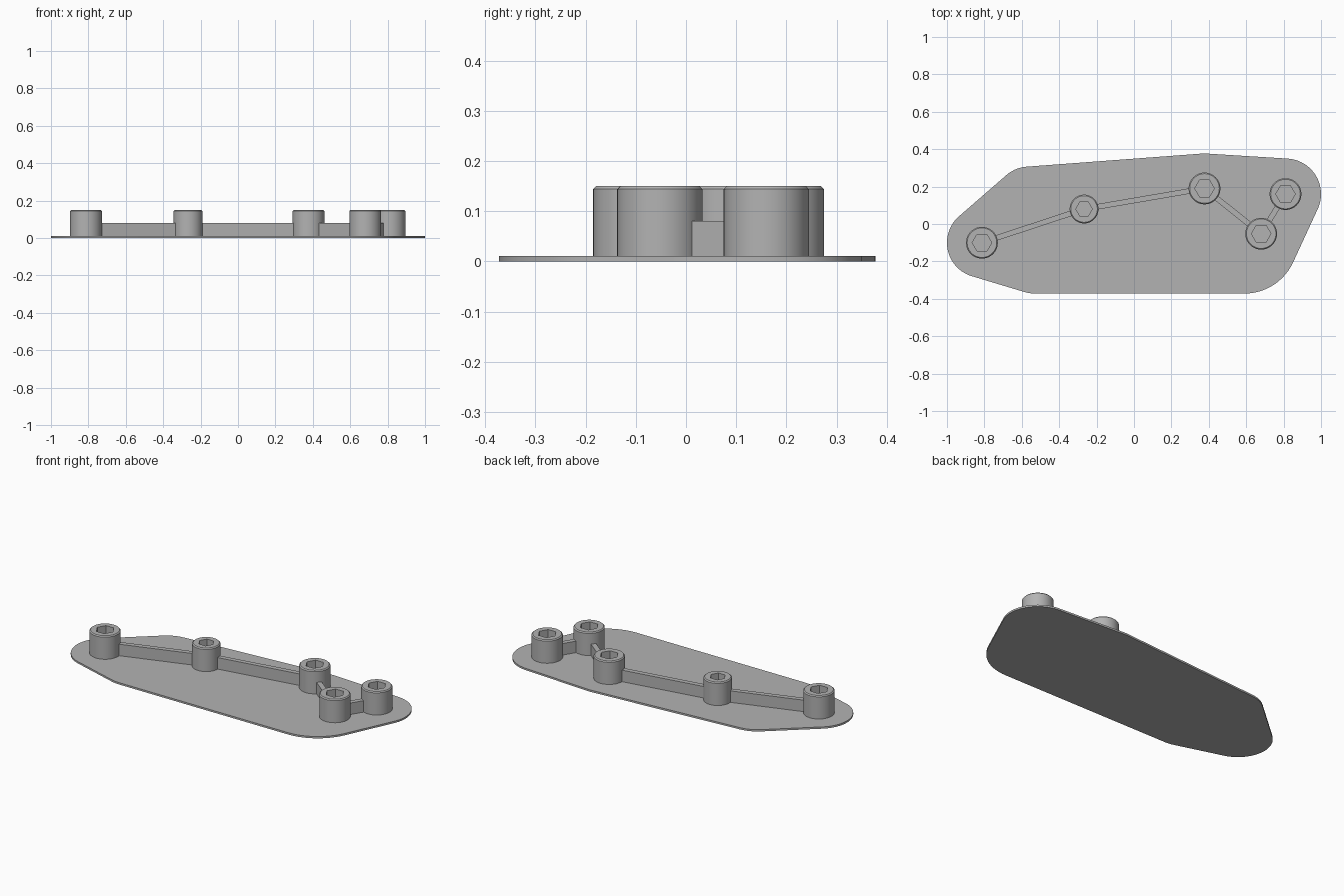
import bpy, bmesh, math
from mathutils import Vector
from mathutils.geometry import convex_hull_2d

if "Cube" in bpy.data.objects:
    bpy.data.objects.remove(bpy.data.objects["Cube"])

PLATE_TOP, RIB_TOP, POST_TOP = 0.011, 0.08, 0.15
SEG = 48

grey = bpy.data.materials.new("plain grey")
grey.diffuse_color = (0.45, 0.45, 0.45, 1)
grey.use_nodes = True
grey.node_tree.nodes["Principled BSDF"].inputs["Base Color"].default_value = grey.diffuse_color

# post centre x, y, outer radius, hex socket radius
POSTS = [(-0.813, -0.10, 0.085, 0.052), (-0.267, 0.08, 0.077, 0.044),
         (0.377, 0.19, 0.085, 0.052), (0.68, -0.052, 0.085, 0.052),
         (0.81, 0.16, 0.085, 0.052)]


def finish(name, bm):
    bmesh.ops.recalc_face_normals(bm, faces=bm.faces)
    mesh = bpy.data.meshes.new(name)
    bm.to_mesh(mesh)
    bm.free()
    mesh.materials.append(grey)
    ob = bpy.data.objects.new(name, mesh)
    bpy.context.collection.objects.link(ob)
    bpy.ops.object.select_all(action='DESELECT')
    ob.select_set(True)
    bpy.context.view_layer.objects.active = ob
    bpy.ops.object.shade_smooth_by_angle(angle=math.radians(25))
    return ob


def prism(name, outline, z0, z1):
    bm = bmesh.new()
    low = [bm.verts.new((x, y, z0)) for x, y in outline]
    high = [bm.verts.new((x, y, z1)) for x, y in outline]
    bm.faces.new(low[::-1])
    bm.faces.new(high)
    n = len(low)
    for i in range(n):
        j = (i + 1) % n
        bm.faces.new((low[i], low[j], high[j], high[i]))
    return finish(name, bm)


# Base plate: outline wrapped around corner discs (x, y, radius)
discs = [(-0.813, -0.10, 0.187), (-0.56, 0.12, 0.187), (0.377, 0.19, 0.187),
         (0.81, 0.16, 0.19), (0.59, -0.085, 0.287), (-0.53, -0.185, 0.187)]
pts = []
for cx, cy, r in discs:
    for k in range(72):
        a = math.tau * k / 72
        pts.append(Vector((cx + r * math.cos(a), cy + r * math.sin(a))))
prism("base_plate", [pts[i] for i in convex_hull_2d(pts)], 0, PLATE_TOP)


# Posts: chamfered cylinders with a hexagonal blind socket
def post(name, cx, cy, r, hex_r):
    def ring(radius, z, hexagonal=False):
        out = []
        for k in range(SEG):
            a = math.tau * k / SEG
            d = radius
            if hexagonal:
                d *= math.cos(math.pi / 6) / math.cos(a % (math.pi / 3) - math.pi / 6)
            out.append(bm.verts.new((cx + d * math.cos(a), cy + d * math.sin(a), z)))
        return out

    bm = bmesh.new()
    rings = [ring(r, PLATE_TOP), ring(r, POST_TOP - 0.006), ring(r - 0.006, POST_TOP),
             ring(hex_r, POST_TOP, True), ring(hex_r, 0.07, True)]
    for a, b in zip(rings, rings[1:]):
        for i in range(SEG):
            j = (i + 1) % SEG
            bm.faces.new((a[i], a[j], b[j], b[i]))
    bm.faces.new(rings[0][::-1])
    bm.faces.new(rings[-1])
    finish(name, bm)


for n, p in enumerate(POSTS, 1):
    post(f"socket_post_{n}", *p)

# Ribs joining consecutive posts, ending inside the post walls
for n, (p, q) in enumerate(zip(POSTS, POSTS[1:]), 1):
    a, b = Vector(p[:2]), Vector(q[:2])
    d = (b - a).normalized()
    side = Vector((-d.y, d.x)) * 0.0145
    a, b = a + d * (p[2] - 0.012), b - d * (q[2] - 0.012)
    prism(f"rib_{n}", [a - side, b - side, b + side, a + side], PLATE_TOP, RIB_TOP)
